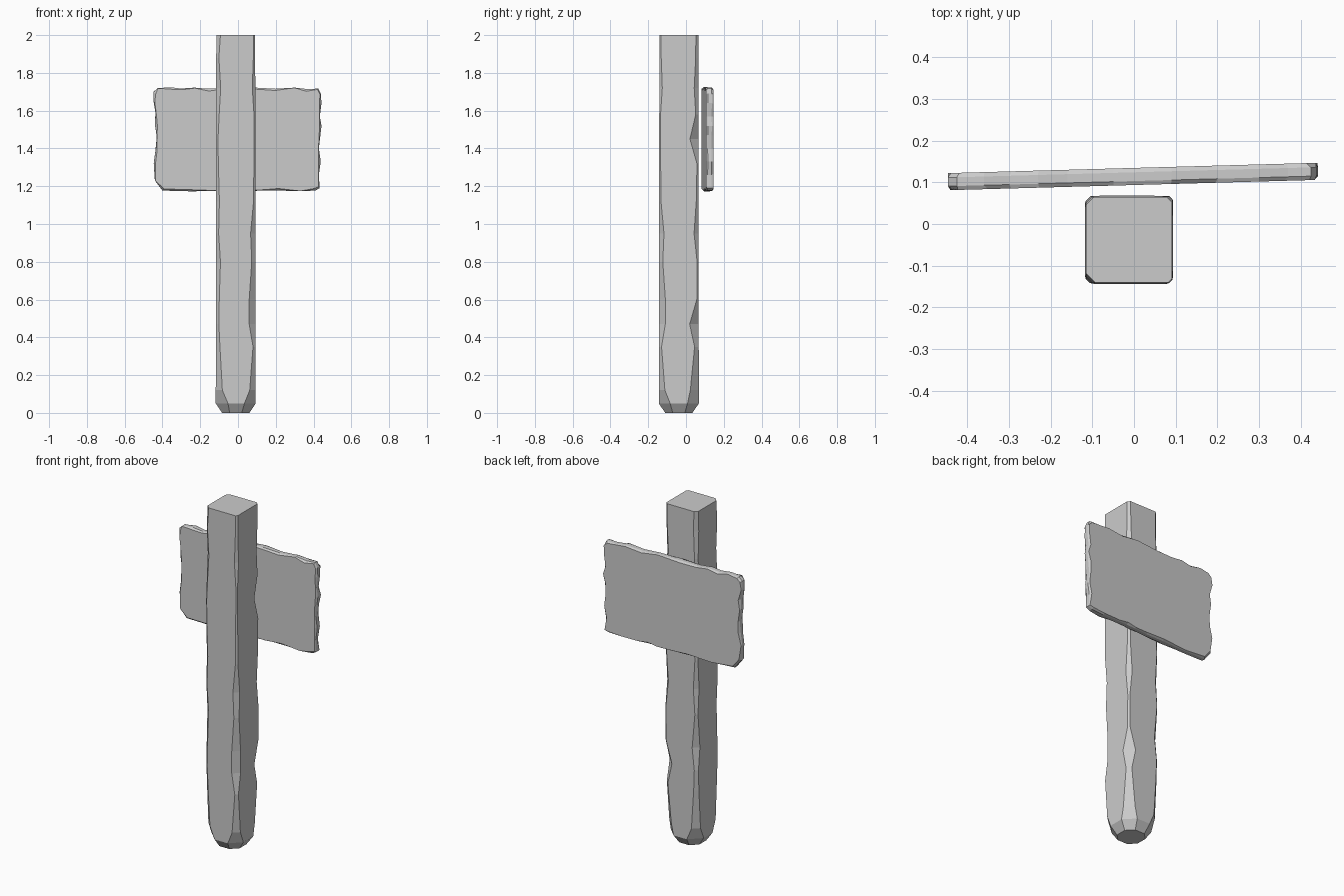
import bpy, bmesh, math
from mathutils import Matrix, Vector


def loft(name, rings, matrix=Matrix()):
    """Skin equal-length rings of points and cap both ends."""
    bm = bmesh.new()
    loops = [[bm.verts.new(matrix @ Vector(p)) for p in r] for r in rings]
    n = len(rings[0])
    for a, b in zip(loops, loops[1:]):
        for i in range(n):
            j = (i + 1) % n
            bm.faces.new((a[i], a[j], b[j], b[i]))
    bm.faces.new(loops[0][::-1])
    bm.faces.new(loops[-1])
    bmesh.ops.recalc_face_normals(bm, faces=bm.faces)
    me = bpy.data.meshes.new(name)
    bm.to_mesh(me)
    bm.free()
    ob = bpy.data.objects.new(name, me)
    bpy.context.collection.objects.link(ob)
    return ob


# Post: square section, each corner whittled by a different amount by height
# z, then corner cuts: front left, front right, back right, back left
CUTS = [
    (0.05, .065, .060, .060, .065),
    (0.12, .035, .032, .045, .035),
    (0.35, .022, .014, .022, .020),
    (0.47, .016, .034, .048, .016),
    (0.60, .018, .034, .010, .030),
    (0.80, .024, .020, .008, .012),
    (0.95, .014, .026, .024, .022),
    (1.12, .018, .010, .012, .012),
    (1.32, .012, .008, .008, .018),
    (1.45, .010, .007, .045, .012),
    (1.58, .016, .007, .014, .022),
    (1.72, .024, .016, .022, .014),
    (1.88, .014, .010, .014, .020),
    (2.00, .022, .009, .013, .018),
]


def section(z, half, cuts):
    cx, cy = -0.012, -0.038
    pts = []
    for (sx, sy), c in zip([(-1, -1), (1, -1), (1, 1), (-1, 1)], cuts):
        pair = [(cx + sx * half, cy + sy * (half - c), z),
                (cx + sx * (half - c), cy + sy * half, z)]
        pts += pair if sx * sy > 0 else pair[::-1]
    return pts


rings = [section(0, 0.072, (.04, .04, .04, .04))]
rings += [section(z, 0.106 - 0.0015 * z, c) for z, *c in CUTS]
loft("post", rings)

# Sign board: chipped outline (x, z), counter-clockwise from lower left
OUTLINE = [
    (-.40, 1.177), (-.25, 1.173), (-.10, 1.175), (.02, 1.172), (.10, 1.176),
    (.16, 1.178), (.22, 1.177), (.33, 1.174), (.41, 1.177), (.432, 1.19),
    (.428, 1.26), (.438, 1.33), (.428, 1.40), (.436, 1.47), (.442, 1.52),
    (.433, 1.57), (.442, 1.64), (.438, 1.69), (.425, 1.717), (.37, 1.714),
    (.30, 1.722), (.20, 1.716), (.09, 1.722), (-.05, 1.720), (-.16, 1.716),
    (-.23, 1.722), (-.30, 1.717), (-.36, 1.724), (-.425, 1.719), (-.447, 1.70),
    (-.447, 1.65), (-.437, 1.59), (-.440, 1.53), (-.430, 1.46), (-.437, 1.39),
    (-.446, 1.32), (-.440, 1.23),
]
CX, CZ, HALF_T = -0.003, 1.447, 0.0205


def board_ring(y, base, phase):
    """Outline pulled inwards by an uneven chip depth."""
    out = []
    for i, (x, z) in enumerate(OUTLINE):
        d = base * (1 + 0.9 * math.sin(i * 2.4 + phase))
        kx, kz = 1 - d / 0.44, 1 - d / 0.275
        out.append(((x - CX) * kx, y, (z - CZ) * kz))
    return out


place = Matrix.Translation((CX, 0.114, CZ)) @ Matrix.Rotation(math.radians(1.6), 4, 'Z')
loft("sign_board", [
    board_ring(-HALF_T, 0.0065, 0.4),
    board_ring(-0.011, 0.0, 0.0),
    board_ring(0.010, 0.0, 0.0),
    board_ring(HALF_T, 0.0055, 2.1),
], place)
